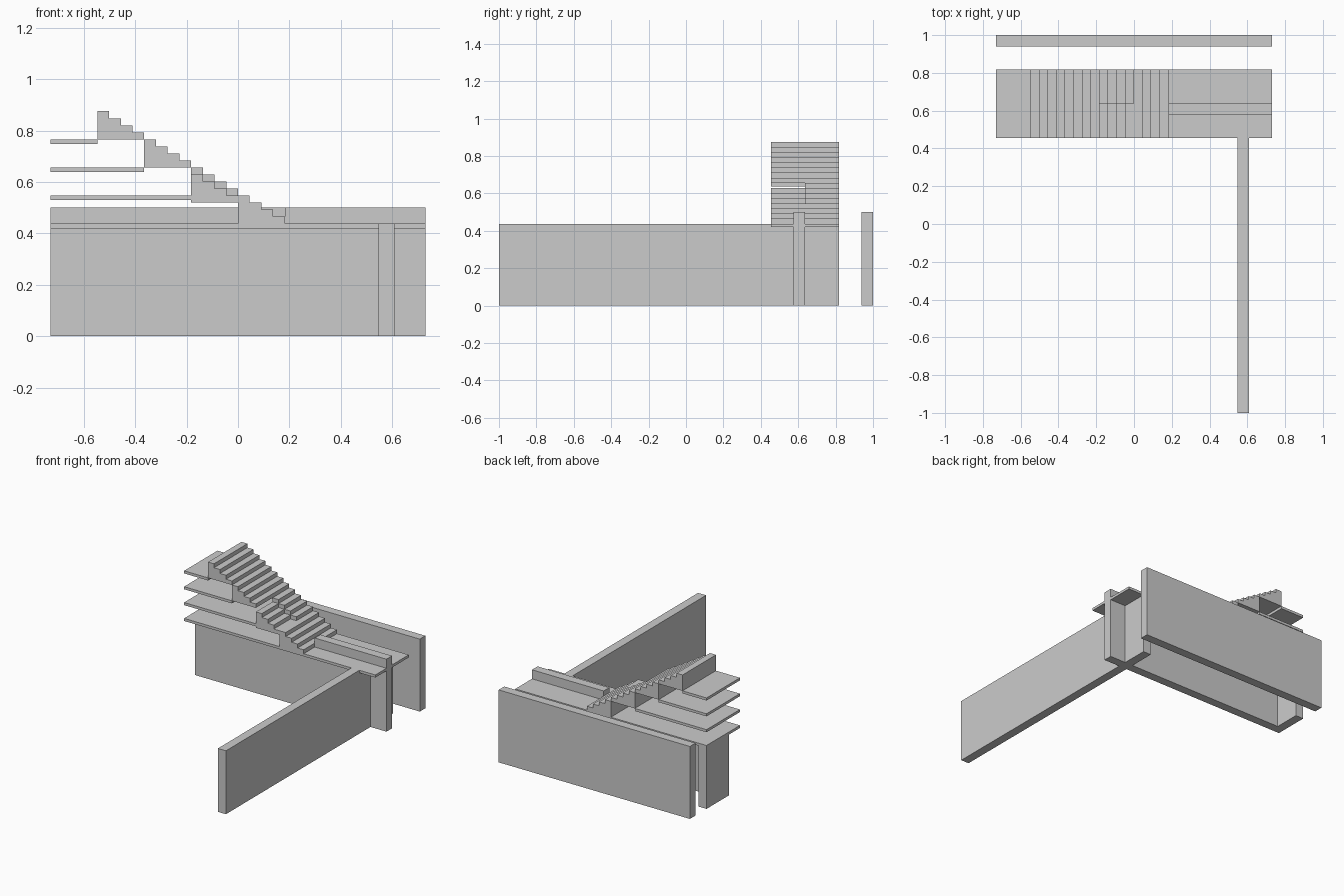
import bpy

if "Cube" in bpy.data.objects:
    bpy.data.objects.remove(bpy.data.objects["Cube"])

X = 0.73                     # half length
Y0, YM, Y1 = 0.455, 0.637, 0.819   # deck front, middle, back
FLOOR, SLAB = 0.4375, 0.018
RUN, RISE, STEPS = 0.0456, 0.02735, 4
FLIGHT_RUN, FLIGHT_RISE = RUN * STEPS, RISE * STEPS
WALL = 0.061


def prism(name, profile, y0, y1):
    """Extrude an x-z profile (counter-clockwise from the front) along y."""
    n = len(profile)
    verts = [(x, y, z) for y in (y0, y1) for x, z in profile]
    faces = [list(range(n)), list(range(2 * n - 1, n - 1, -1))]
    faces += [(i, i + n, (i + 1) % n + n, (i + 1) % n) for i in range(n)]
    mesh = bpy.data.meshes.new(name)
    mesh.from_pydata(verts, [], faces)
    obj = bpy.data.objects.new(name, mesh)
    bpy.context.collection.objects.link(obj)
    return obj


def box(name, x0, x1, y0, y1, z0, z1):
    return prism(name, [(x0, z0), (x1, z0), (x1, z1), (x0, z1)], y0, y1)


def flight(name, x_start, z, y0, y1):
    """Solid flight climbing towards -x from x_start at height z."""
    profile = [(x_start - FLIGHT_RUN, z), (x_start, z)]
    for i in range(STEPS):
        top = z + (i + 1) * RISE
        profile += [(x_start - i * RUN, top), (x_start - (i + 1) * RUN, top)]
    return prism(name, profile, y0, y1)


# Walls
under = FLOOR - SLAB
box("back_wall", -X, X, 0.939, 1.0, 0, 0.5)
box("main_wall", -X, X, YM - WALL, YM, 0, under)
box("return_wall", -X, -X + WALL, YM, Y1, 0, under)
box("long_cross_wall", 0.547, 0.608, -1.0, Y0, 0, FLOOR)
box("cross_wall_front_infill", 0.547, 0.608, Y0, YM - WALL, 0, under)
box("cross_wall_back_infill", 0.547, 0.608, YM, Y1, 0, under)
box("parapet", FLIGHT_RUN, X, YM - WALL, YM, FLOOR, 0.5)

# Floor slabs, each one shorter than the one below
box("ground_deck", -X, X, Y0, Y1, under, FLOOR)
for k in range(1, 4):
    top = FLOOR + k * FLIGHT_RISE
    box(f"landing_slab_{k}", -X, -k * FLIGHT_RUN, Y0, Y1, top - SLAB, top)

# Stair flights; the second is split, its front half one step lower
for k in (0, 2, 3):
    flight(f"stair_flight_{k + 1}", (1 - k) * FLIGHT_RUN,
           FLOOR + k * FLIGHT_RISE, Y0, Y1)
flight("stair_flight_2_back", 0, FLOOR + FLIGHT_RISE, YM, Y1)
flight("stair_flight_2_front", 0, FLOOR + FLIGHT_RISE - RISE, Y0, YM)
